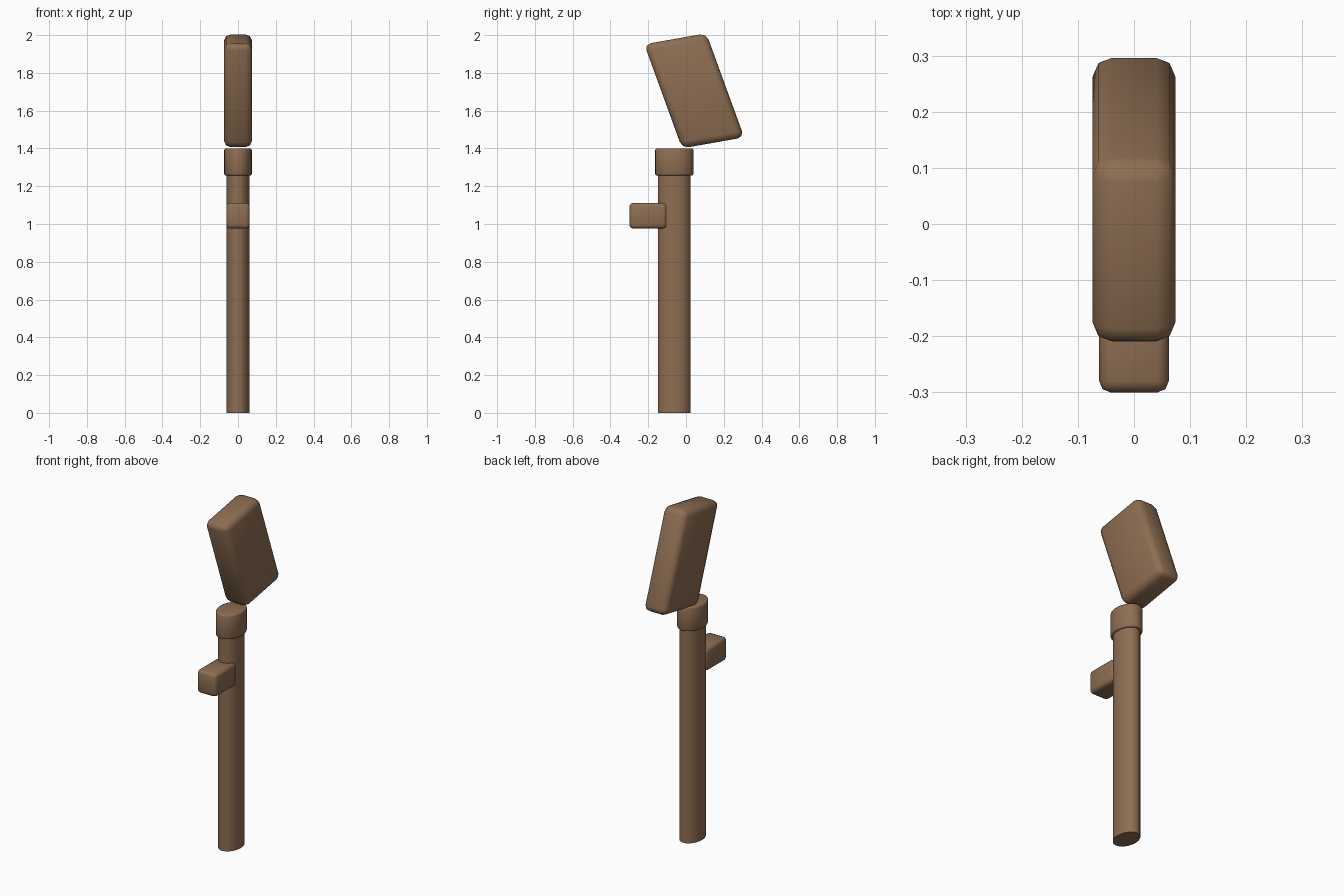
import bpy, bmesh, math
from mathutils import Matrix, Vector

if "Cube" in bpy.data.objects:
    bpy.data.objects.remove(bpy.data.objects["Cube"])

brown = bpy.data.materials.new("wood_brown")
brown.diffuse_color = (0.27, 0.155, 0.085, 1)
brown.use_nodes = True
brown.node_tree.nodes["Principled BSDF"].inputs["Base Color"].default_value = brown.diffuse_color


def finish(name, bm, matrix):
    """Place the mesh, colour it and shade it smooth with sharp edges kept."""
    bm.transform(matrix)
    bmesh.ops.recalc_face_normals(bm, faces=bm.faces)
    mesh = bpy.data.meshes.new(name)
    bm.to_mesh(mesh)
    bm.free()
    mesh.materials.append(brown)
    obj = bpy.data.objects.new(name, mesh)
    bpy.context.collection.objects.link(obj)
    bpy.ops.object.select_all(action='DESELECT')
    obj.select_set(True)
    bpy.context.view_layer.objects.active = obj
    bpy.ops.object.shade_smooth_by_angle(angle=math.radians(60))
    return obj


def rounded_box(name, size, bevel, matrix):
    bm = bmesh.new()
    bmesh.ops.create_cube(bm, size=1, matrix=Matrix.Diagonal((*size, 1)))
    bmesh.ops.bevel(bm, geom=bm.edges[:], offset=bevel, segments=2,
                    profile=0.5, affect='EDGES')
    return finish(name, bm, matrix)


def oval_post(name, rx, ry, y, z0, z1, bevel=0):
    bm = bmesh.new()
    bmesh.ops.create_cone(bm, cap_ends=True, segments=32, radius1=1, radius2=1,
                          depth=z1 - z0, matrix=Matrix.Diagonal((rx, ry, 1, 1)))
    if bevel:
        rims = [e for e in bm.edges if abs(e.verts[0].co.z - e.verts[1].co.z) < 1e-5]
        bmesh.ops.bevel(bm, geom=rims, offset=bevel, segments=2,
                        profile=0.5, affect='EDGES')
    return finish(name, bm, Matrix.Translation((0, y, (z0 + z1) / 2)))


# Oval shaft and the wider collar on top of it
oval_post("shaft", 0.062, 0.087, -0.062, 0.0, 1.30)
oval_post("collar", 0.073, 0.101, -0.062, 1.257, 1.40, 0.008)

# Block sticking out of the front of the shaft
rounded_box("front_block", (0.124, 0.20, 0.137), 0.02,
            Matrix.Translation((0, -0.20, 1.0435)))

# Leaning, slightly skewed slab floating above the collar
a, b = math.radians(10), math.radians(20)
skew = Matrix(((1, 0, 0, 0),
               (0, math.cos(a), -math.sin(b), 0.0435),
               (0, math.sin(a), math.cos(b), 1.705),
               (0, 0, 0, 1)))
rounded_box("head_slab", (0.148, 0.334, 0.586), 0.035, skew)
